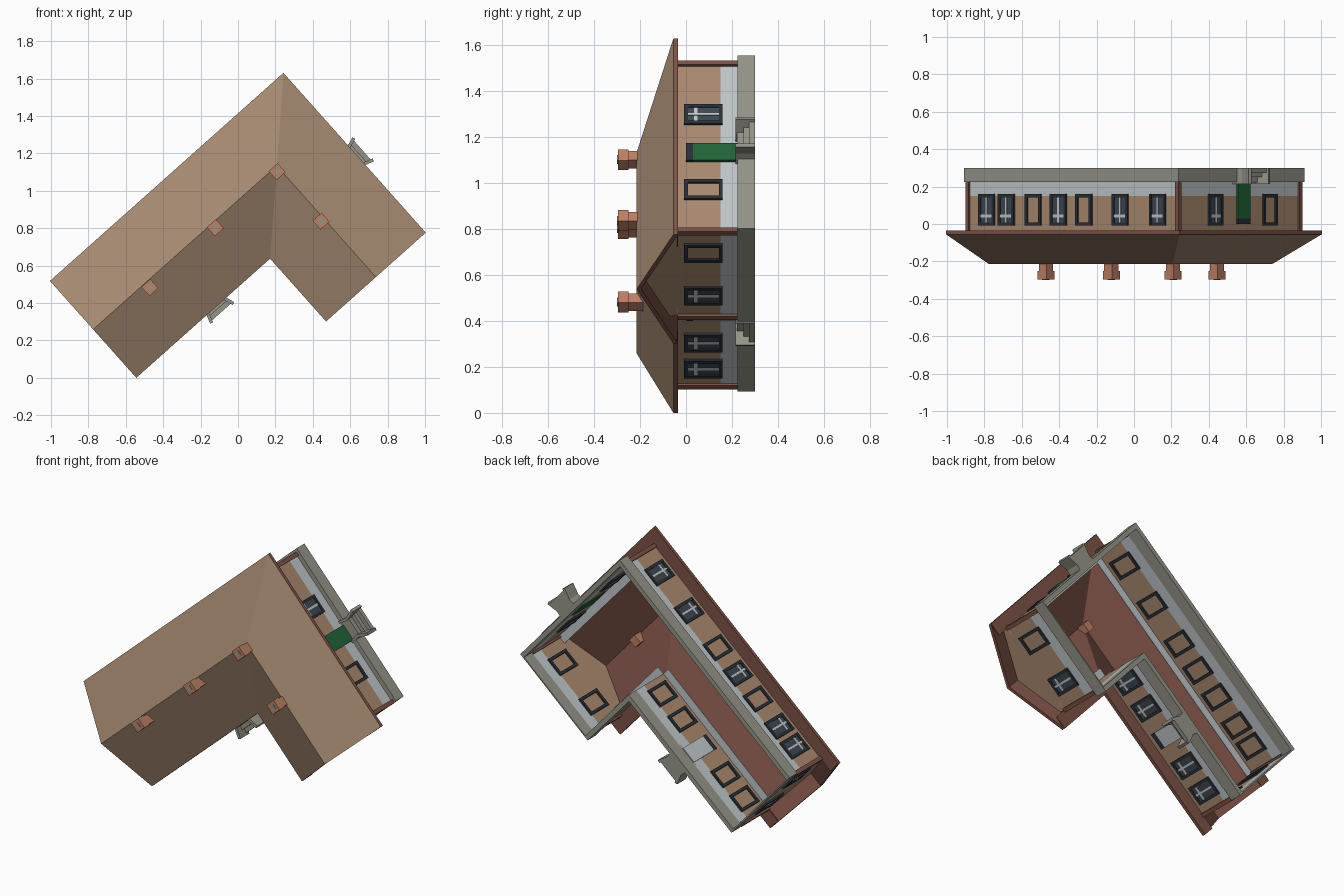
import bpy, bmesh, math

if "Cube" in bpy.data.objects:
    bpy.data.objects.remove(bpy.data.objects["Cube"])

# The house lies on its side: plan axes u (long wing) and v (short wing) are
# turned in the x-z plane, and height h runs along -y.
ANG = math.radians(41.7)
CA, SA = math.cos(ANG), math.sin(ANG)

def P(u, v, h):
    return (u * CA + v * SA + 0.004, -h, u * SA - v * CA - 0.0075)

def material(name, r, g, b):
    m = bpy.data.materials.new(name)
    lin = [((c / 255 + 0.055) / 1.055) ** 2.4 if c > 10 else c / 3294 for c in (r, g, b)]
    m.diffuse_color = (*lin, 1)
    m.use_nodes = True
    m.node_tree.nodes["Principled BSDF"].inputs["Base Color"].default_value = m.diffuse_color
    return m

ROOF = material("roof_brown", 166, 138, 114)
WALL = material("wall_tan", 170, 138, 112)
TRIM = material("trim_red", 125, 82, 71)
BASE = material("foundation_grey", 150, 149, 138)
LIGHT = material("light_grey", 193, 199, 202)
BRICK = material("chimney_brick", 190, 128, 102)
FRAME = material("frame_dark", 42, 48, 55)
GLASS = material("glass_slate", 62, 72, 82)
GREEN = material("door_green", 34, 100, 58)

def make(name, polys, mats):
    """polys: list of (points in u,v,h ; material slot)"""
    bm = bmesh.new()
    for pts, slot in polys:
        f = bm.faces.new([bm.verts.new(P(*p)) for p in pts])
        f.material_index = slot
    bmesh.ops.remove_doubles(bm, verts=bm.verts, dist=0.0001)
    bmesh.ops.recalc_face_normals(bm, faces=bm.faces)
    me = bpy.data.meshes.new(name)
    bm.to_mesh(me)
    bm.free()
    ob = bpy.data.objects.new(name, me)
    for m in mats:
        me.materials.append(m)
    bpy.context.collection.objects.link(ob)
    return ob

def prism(name, low, h0, h1, mat, high=None):
    high = high or low
    n = len(low)
    a = [(u, v, h0) for u, v in low]
    b = [(u, v, h1) for u, v in high]
    polys = [(a, 0), (b, 0)]
    polys += [([a[i], a[(i + 1) % n], b[(i + 1) % n], b[i]], 0) for i in range(n)]
    return make(name, polys, [mat])

def box(name, u0, u1, v0, v1, h0, h1, mat):
    return prism(name, [(u0, v0), (u1, v0), (u1, v1), (u0, v1)], h0, h1, mat)

# Roof extents
U0, U1, UI = -0.404, 1.268, 0.554
V0, V1, VI = -1.064, 0.08, -0.37
UR, VR = (U1 + UI) / 2, (V0 + VI) / 2
O, G = 0.08, 0.09

def outline(o, g):
    return [(U0 + g, V0 + o), (U1 - o, V0 + o), (U1 - o, V1 - g),
            (UI + o, V1 - g), (UI + o, VI - o), (U0 + g, VI - o)]

# Roof: six slopes, red underside and fascia
def slopes(eave, ridge):
    A, B, C, D, E, F = [(u, v, eave) for u, v in outline(0, 0)]
    R0, RJ, R1 = (U0, VR, ridge), (UR, VR, ridge), (UR, V1, ridge)
    return [[A, B, RJ, R0], [B, C, R1, RJ], [D, E, RJ, R1], [E, F, R0, RJ]], \
           [A, B, C, R1, D, E, F, R0]
top, rim_t = slopes(0.055, 0.215)
low, rim_b = slopes(0.035, 0.195)
polys = [(f, 0) for f in top] + [(f, 1) for f in low]
polys += [([rim_t[i], rim_t[(i + 1) % 8], rim_b[(i + 1) % 8], rim_b[i]], 1) for i in range(8)]
make("roof", polys, [ROOF, TRIM])

# Soffits outside the walls and pale ledges just inside them
WU0, WU1, WUI = U0 + G, U1 - O, UI + O
WV0, WV1, WVI = V0 + O, V1 - G, VI - O
L = 0.05
for nm, s, l in (
        ("rear_long", (U0, U1, V0, WV0), (WU0, WU1, WV0, WV0 + L)),
        ("rear_short", (WU1, U1, V0, V1), (WU1 - L, WU1, WV0, WV1)),
        ("inner_long", (U0, WUI, WVI, VI), (WU0, WUI, WVI - L, WVI)),
        ("inner_short", (UI, WUI, WVI, V1), (WUI, WUI + L, WVI, WV1))):
    box("soffit_" + nm, *s, 0.035, 0.039, TRIM)
    box("ledge_" + nm, *l, 0.036, 0.040, LIGHT)

# Walls: thin shell with a pale lower band, plus two gable triangles
ring = outline(O, G)
polys = []
for i in range(6):
    (a, b), (c, d) = ring[i], ring[(i + 1) % 6]
    for h0, h1, slot in ((-0.225, -0.15, 1), (-0.15, 0.035, 0)):
        polys.append(([(a, b, h0), (c, d, h0), (c, d, h1), (a, b, h1)], slot))
make("walls", polys, [WALL, LIGHT])
gable = [(-1, 0.035), (-1, 0.07), (0, 0.195), (1, 0.07), (1, 0.035)]
hv, hu = (WVI - WV0) / 2, (WU1 - WUI) / 2
make("gable_long", [([(WU0, VR + k * hv, h) for k, h in gable], 0)], [WALL])
make("gable_short", [([(UR + k * hu, WV1, h) for k, h in gable], 0)], [WALL])

# Foundation: ring standing slightly proud of the walls
out = outline(0.052, 0.082)
polys = []
for i in range(6):
    j = (i + 1) % 6
    o0, o1, i0, i1 = out[i], out[j], ring[i], ring[j]
    sect = [(o0, o1, -0.30), (o0, o1, -0.225), (i0, i1, -0.225), (i0, i1, -0.30)]
    for k in range(4):
        p, q = sect[k], sect[(k + 1) % 4]
        polys.append(([(*p[0], p[2]), (*p[1], p[2]), (*q[1], q[2]), (*q[0], q[2])], 0))
make("foundation", polys, [BASE])

# Corner boards on the outer corners
for i in (0, 1, 2, 3, 5):
    u, v = ring[i]
    box(f"corner_board_{i}", u - 0.012, u + 0.012, v - 0.012, v + 0.012, -0.225, 0.036, TRIM)

# Plate on a wall; axis 'u' means the wall runs along u at v = plane
def plate(name, axis, plane, c, w, h0, h1, d0, d1, mat):
    a, b = sorted((plane + d0, plane + d1))
    span = (c - w / 2, c + w / 2)
    if axis == 'u':
        box(name, *span, a, b, h0, h1, mat)
    else:
        box(name, a, b, *span, h0, h1, mat)

def window(name, axis, plane, out, c, glazed=True, w=0.115, h0=-0.16, h1=0.008):
    t = 0.017
    for side in (-1, 1):
        plate(name + "_jamb", axis, plane, c + side * (w - t) / 2, t, h0, h1, -0.01, 0.01, FRAME)
    for a in (h0, h1 - t):
        plate(name + "_rail", axis, plane, c, w, a, a + t, -0.009, 0.009, FRAME)
    if glazed:
        plate(name + "_glass", axis, plane, c, w, h0, h1, out * 0.001, out * 0.005, GLASS)
        plate(name + "_mullion", axis, plane, c, 0.012, h0 + t, h1 - t, out * 0.001, out * 0.008, LIGHT)
        plate(name + "_crossbar", axis, plane, c, w - 2 * t, -0.05, -0.035, out * 0.001, out * 0.007, LIGHT)

for i, c in enumerate((-0.18, -0.04, 0.153, 0.334, 0.515, 0.776, 1.044)):
    window(f"rear_window_{i}", 'u', WV0, -1, c, i not in (2, 4))
for i, c in enumerate((-0.2, -0.03, 0.36, 0.54)):
    window(f"inner_window_{i}", 'u', WVI, 1, c)
for i, k in enumerate((-1, 1)):
    window(f"short_end_window_{i}", 'u', WV1, 1, UR + k * 0.14, i == 0)
    window(f"long_end_window_{i}", 'v', WU0, -1, VR + k * 0.14)
window("side_window_0", 'v', WU1, 1, -0.687)
window("side_window_1", 'v', WU1, 1, -0.25, False)

# Doors
plate("green_door", 'v', WU1, -0.465, 0.10, -0.222, -0.03, -0.006, 0.012, GREEN)
plate("green_door_transom", 'v', WU1, -0.465, 0.10, -0.03, 0.0, -0.006, 0.012, FRAME)
plate("pale_door", 'u', WVI, 0.17, 0.10, -0.222, -0.03, -0.006, 0.012, LIGHT)
plate("pale_door_transom", 'u', WVI, 0.17, 0.10, -0.03, 0.0, -0.006, 0.012, FRAME)

# Porches: landing, two steps and flared cheek walls
def porch(name, place):
    def part(n, pts, h0, h1):
        prism(name + n, [place(a, d) for a, d in pts], h0, h1, BASE)
    def rect(w, d0, d1):
        return [(-w, d0), (w, d0), (w, d1), (-w, d1)]
    part("_landing", rect(0.058, 0, 0.07), -0.30, -0.222)
    part("_step_upper", rect(0.06, 0.07, 0.095), -0.30, -0.25)
    part("_step_lower", rect(0.07, 0.095, 0.12), -0.30, -0.275)
    for s in (-1, 1):
        part("_cheek", [(s * 0.058, 0.0), (s * 0.046, 0.06), (s * 0.07, 0.132),
                        (s * 0.086, 0.126), (s * 0.064, 0.06), (s * 0.072, 0.0)], -0.30, -0.215)

porch("side_porch", lambda a, d: (WU1 + d, -0.475 + a))
porch("inner_porch", lambda a, d: (0.17 + a, WVI + d))

# Chimneys along the ridges
for i, (x, z) in enumerate(((-0.475, 0.49), (-0.125, 0.81), (0.205, 1.11), (0.44, 0.845))):
    u, v = x * CA + z * SA, x * SA - z * CA
    for n, r, h0, h1, m in (("stack", 0.027, 0.14, 0.25, BRICK), ("cap", 0.032, 0.25, 0.296, BRICK),
                            ("flue", 0.014, 0.296, 0.30, BASE)):
        box(f"chimney_{n}_{i}", u - r, u + r, v - r, v + r, h0, h1, m)
